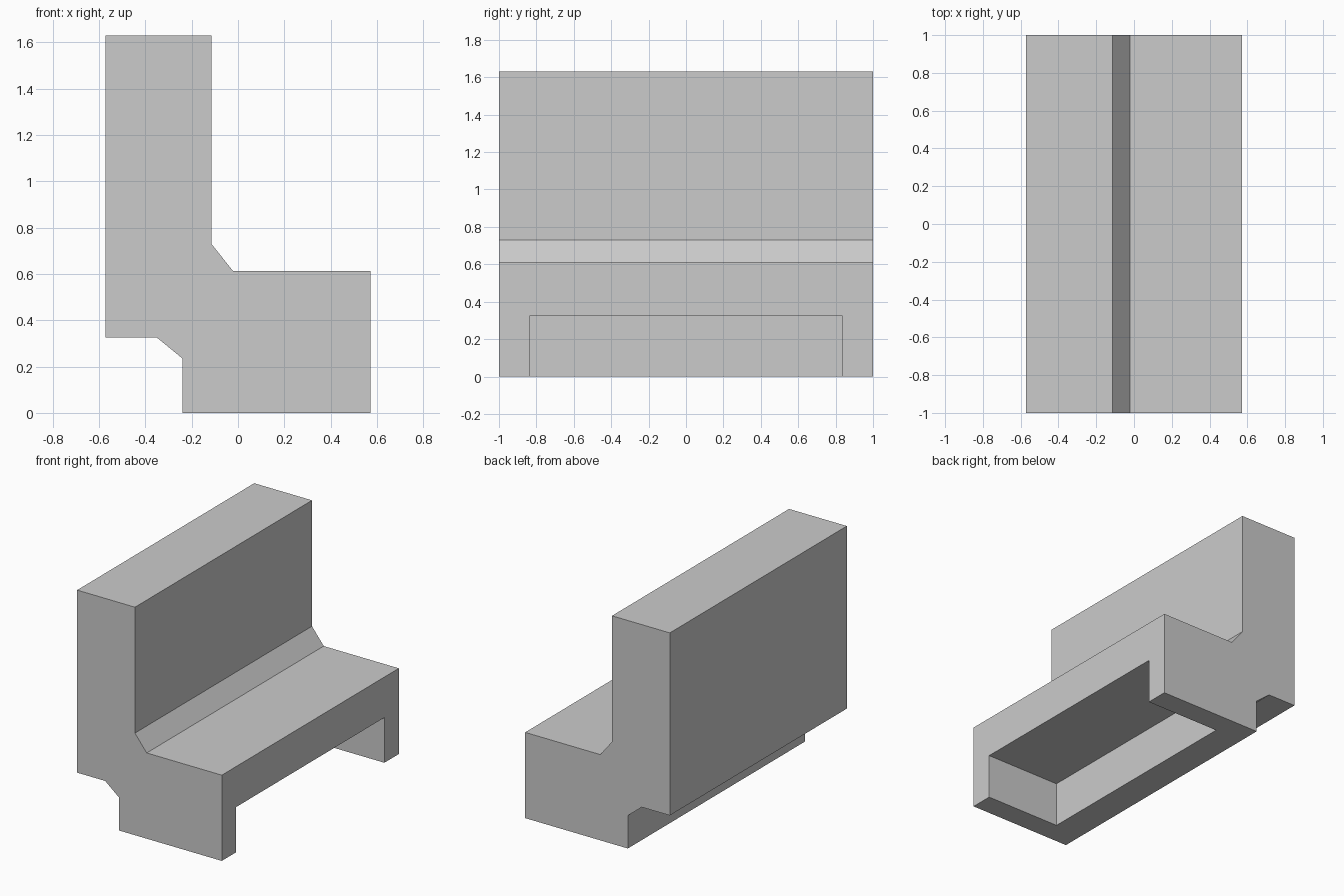
import bpy, bmesh

if "Cube" in bpy.data.objects:
    bpy.data.objects.remove(bpy.data.objects["Cube"])


def extrude_profile(name, points, half_width):
    """Make a solid from an x-z profile, extruded along y and centred on y = 0."""
    bm = bmesh.new()
    face = bm.faces.new([bm.verts.new((x, -half_width, z)) for x, z in points])
    extruded = bmesh.ops.extrude_face_region(bm, geom=[face])["geom"]
    verts = [g for g in extruded if isinstance(g, bmesh.types.BMVert)]
    bmesh.ops.translate(bm, verts=verts, vec=(0, 2 * half_width, 0))
    bmesh.ops.recalc_face_normals(bm, faces=bm.faces)
    mesh = bpy.data.meshes.new(name)
    bm.to_mesh(mesh)
    bm.free()
    obj = bpy.data.objects.new(name, mesh)
    bpy.context.collection.objects.link(obj)
    return obj


# Bench body: backrest, chamfered seat and base in one profile
bench = extrude_profile("bench", [
    (-0.572, 1.63), (-0.115, 1.63), (-0.115, 0.73), (-0.022, 0.613),
    (0.572, 0.613), (0.572, 0), (-0.24, 0), (-0.24, 0.235),
    (-0.35, 0.325), (-0.572, 0.325)], 1.0)

# Recess under the seat, open to the front edge and the floor
recess = extrude_profile("recess_cutter", [
    (-0.02, -0.2), (0.8, -0.2), (0.8, 0.323), (-0.02, 0.323)], 0.837)
recess.hide_render = True

cut = bench.modifiers.new("recess", "BOOLEAN")
cut.operation = "DIFFERENCE"
cut.solver = "EXACT"
cut.object = recess
bpy.context.view_layer.objects.active = bench
bpy.ops.object.modifier_apply(modifier=cut.name)
bpy.data.objects.remove(recess)
